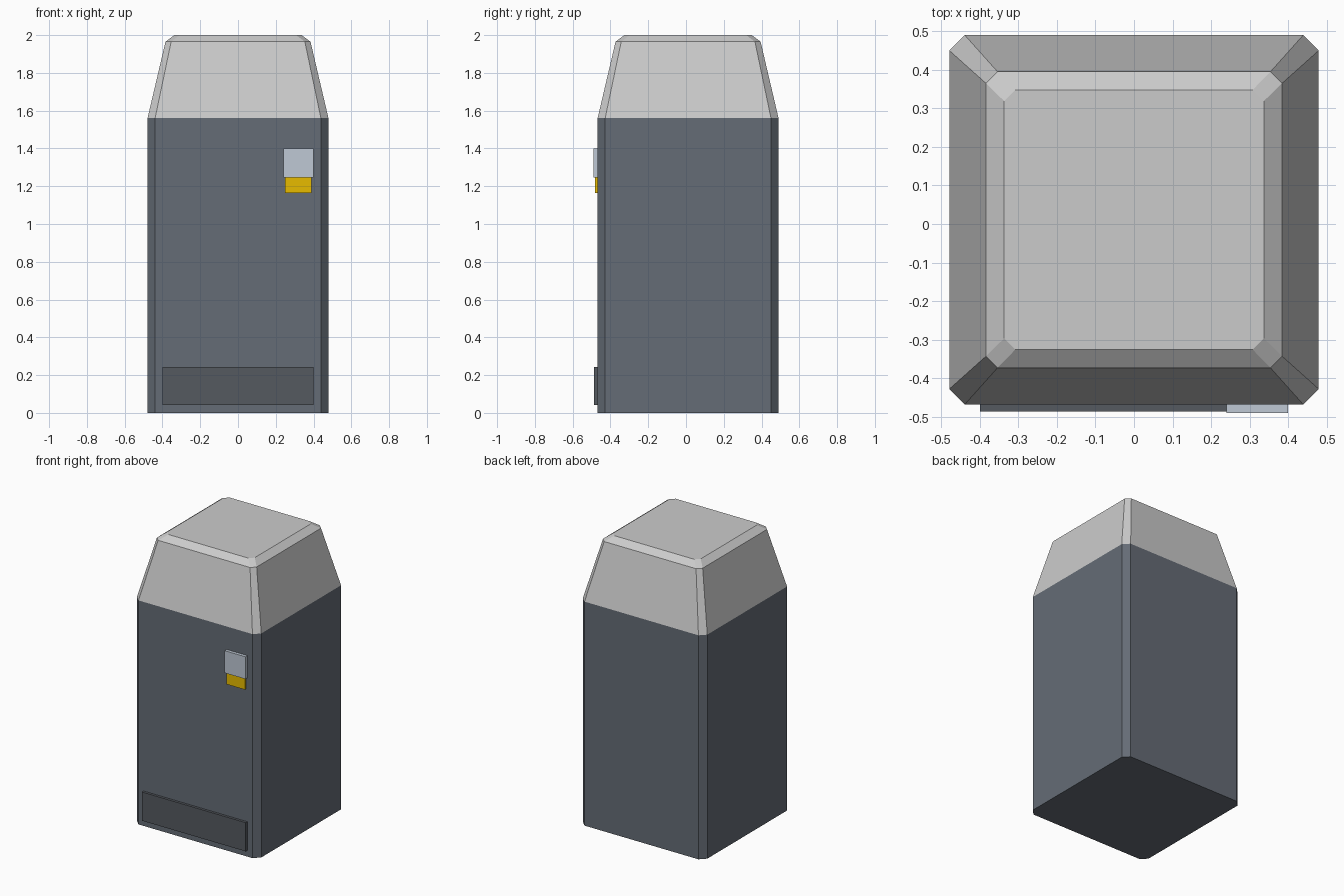
import bpy, bmesh

if "Cube" in bpy.data.objects:
    bpy.data.objects.remove(bpy.data.objects["Cube"])

CY = 0.011  # depth offset of the cabinet, leaving room for the front fittings
FRONT = CY - 0.479


def material(name, rgb):
    m = bpy.data.materials.new(name)
    m.diffuse_color = (*rgb, 1)
    m.use_nodes = True
    m.node_tree.nodes["Principled BSDF"].inputs["Base Color"].default_value = m.diffuse_color
    return m


def finish(name, bm, mat):
    bmesh.ops.recalc_face_normals(bm, faces=bm.faces)
    me = bpy.data.meshes.new(name)
    bm.to_mesh(me)
    bm.free()
    ob = bpy.data.objects.new(name, me)
    bpy.context.collection.objects.link(ob)
    me.materials.append(mat)
    return ob


def octagon(h, c):
    """Square of half size h with corners cut by c, counter-clockwise."""
    k = h - c
    return [(k, -h), (h, -k), (h, k), (k, h), (-k, h), (-h, k), (-h, -k), (-k, -h)]


def loft(name, sections, mat):
    """Stack chamfered squares given as (half size, cut, z)."""
    bm = bmesh.new()
    rings = [[bm.verts.new((x, y + CY, z)) for x, y in octagon(h, c)]
             for h, c, z in sections]
    for a, b in zip(rings, rings[1:]):
        for i in range(8):
            j = (i + 1) % 8
            bm.faces.new((a[i], a[j], b[j], b[i]))
    bm.faces.new(rings[0][::-1])
    bm.faces.new(rings[-1])
    return finish(name, bm, mat)


def front_plate(name, x0, x1, z0, z1, depth, mat):
    """Thin box standing proud of the front face by depth."""
    bm = bmesh.new()
    bmesh.ops.create_cube(bm, size=1)
    bmesh.ops.scale(bm, verts=bm.verts, vec=(x1 - x0, depth + 0.01, z1 - z0))
    bmesh.ops.translate(bm, verts=bm.verts,
                        vec=((x0 + x1) / 2, FRONT + (0.01 - depth) / 2, (z0 + z1) / 2))
    return finish(name, bm, mat)


slate = material("slate", (0.13, 0.15, 0.18))
pale = material("pale_grey", (0.62, 0.63, 0.64))
silver = material("silver", (0.52, 0.58, 0.66))
yellow = material("yellow", (0.80, 0.50, 0.0))
dark = material("dark_grey", (0.09, 0.10, 0.115))

# Cabinet and tapered lid
loft("cabinet", [(0.479, 0.04, 0), (0.479, 0.04, 1.56)], slate)
loft("lid", [(0.479, 0.04, 1.56), (0.384, 0.03, 1.965), (0.337, 0.029, 2.0)], pale)

# Fittings on the front
front_plate("control_plate", 0.24, 0.40, 1.245, 1.40, 0.022, silver)
front_plate("warning_label", 0.25, 0.39, 1.165, 1.245, 0.013, yellow)
front_plate("lower_vent_panel", -0.40, 0.40, 0.043, 0.243, 0.018, dark)
